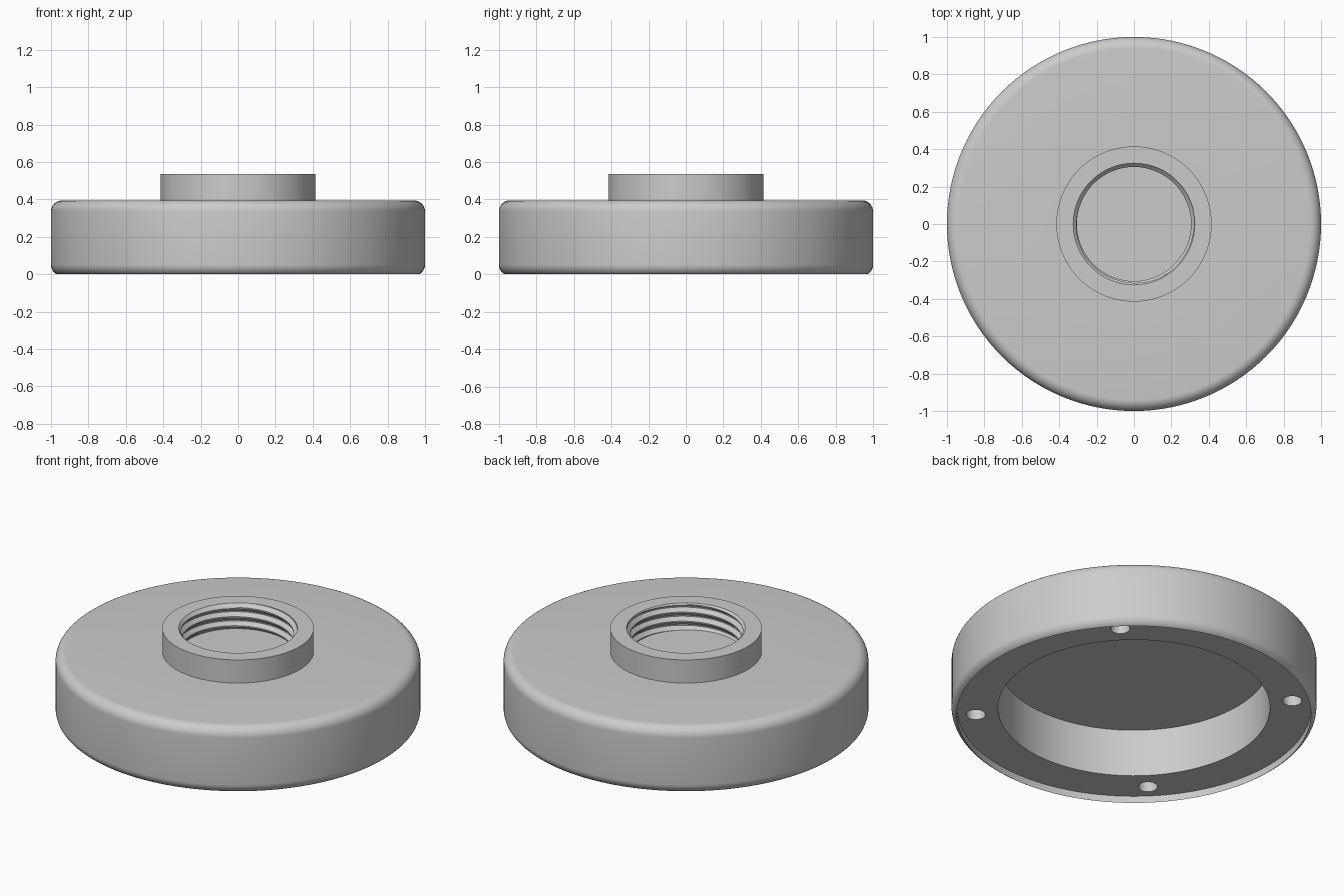
import bpy, bmesh
from math import sin, cos, pi, radians

cube = bpy.data.objects.get("Cube")
if cube:
    bpy.data.objects.remove(cube, do_unlink=True)

SEGMENTS = 128
HEIGHT, BOSS_TOP, SOCKET_FLOOR = 0.395, 0.535, 0.38
RIM_FACE, RECESS_ROOF = 0.042, 0.33
MINOR, MAJOR, PITCH = 0.305, 0.325, 0.055
FILLET = 0.06

grey = bpy.data.materials.new("light_grey")
grey.use_nodes = True
colour = (0.6, 0.6, 0.6, 1)
grey.diffuse_color = colour
grey.node_tree.nodes["Principled BSDF"].inputs["Base Color"].default_value = colour


def arc(cx, cz, start, end, steps=8):
    angles = [radians(start + (end - start) * i / steps) for i in range(steps + 1)]
    return [(cx + FILLET * cos(a), cz + FILLET * sin(a)) for a in angles]


def sweep(bm, rows, point):
    """Skin a grid around the z axis; point(row, turn) gives (radius, height)."""
    grid = []
    for row in rows:
        ring = []
        for i in range(SEGMENTS + 1):
            a = 2 * pi * i / SEGMENTS
            r, z = point(row, i / SEGMENTS)
            ring.append(bm.verts.new((r * cos(a), r * sin(a), z)))
        grid.append(ring)
    for low, high in zip(grid, grid[1:]):
        for i in range(SEGMENTS):
            bm.faces.new((low[i], low[i + 1], high[i + 1], high[i]))


def thread_point(row, turn):
    """Helical thread with narrow crests and a chamfered mouth."""
    z = min(max(SOCKET_FLOOR + (row / 8 + turn) * PITCH, SOCKET_FLOOR), BOSS_TOP)
    phase = ((z - SOCKET_FLOOR) / PITCH - turn) % 1
    groove = min(max((7 - abs(phase * 16 - 9)) / 6, 0), 1)
    chamfer = MAJOR - (BOSS_TOP - z)
    return max(MINOR + (MAJOR - MINOR) * groove, chamfer), z


# Flange with underside recess, thin bottom lip, rounded rims and raised boss
profile = [(0.745, RECESS_ROOF), (0.745, RIM_FACE), (0.97, RIM_FACE)]
profile += arc(1 - FILLET, 0.052, -60, 0)
profile += arc(1 - FILLET, HEIGHT - FILLET, 0, 90)
profile += [(0.415, HEIGHT), (0.415, BOSS_TOP), (MAJOR, BOSS_TOP)]

bm = bmesh.new()
sweep(bm, profile, lambda p, turn: p)

# Threaded socket wall, then the two flat floors
sweep(bm, range(-8, 25), thread_point)
bmesh.ops.remove_doubles(bm, verts=bm.verts, dist=0.0001)
bmesh.ops.dissolve_degenerate(bm, edges=bm.edges, dist=0.0001)
bmesh.ops.holes_fill(bm, edges=[e for e in bm.edges if e.is_boundary], sides=0)
bmesh.ops.recalc_face_normals(bm, faces=bm.faces)
mesh = bpy.data.meshes.new("flange_body")
bm.to_mesh(mesh)
bm.free()
mesh.materials.append(grey)
body = bpy.data.objects.new("flange_body", mesh)
bpy.context.collection.objects.link(body)

# Four blind screw holes in the underside rim
for k in range(4):
    a = radians(45 + 90 * k)
    bpy.ops.mesh.primitive_cylinder_add(
        vertices=32, radius=0.053, depth=0.12,
        location=(0.87 * cos(a), 0.87 * sin(a), RIM_FACE))
    cutter = bpy.context.object
    cutter.name = "screw_hole_cutter"
    cutter.hide_render = True
    cutter.data.materials.append(grey)
    cut = body.modifiers.new("screw_hole", 'BOOLEAN')
    cut.operation = 'DIFFERENCE'
    cut.solver = 'EXACT'
    cut.object = cutter
    bpy.context.view_layer.objects.active = body
    bpy.ops.object.modifier_apply(modifier=cut.name)
    bpy.data.objects.remove(cutter, do_unlink=True)

bpy.ops.object.select_all(action='DESELECT')
body.select_set(True)
bpy.context.view_layer.objects.active = body
bpy.ops.object.shade_smooth_by_angle(angle=radians(20))
